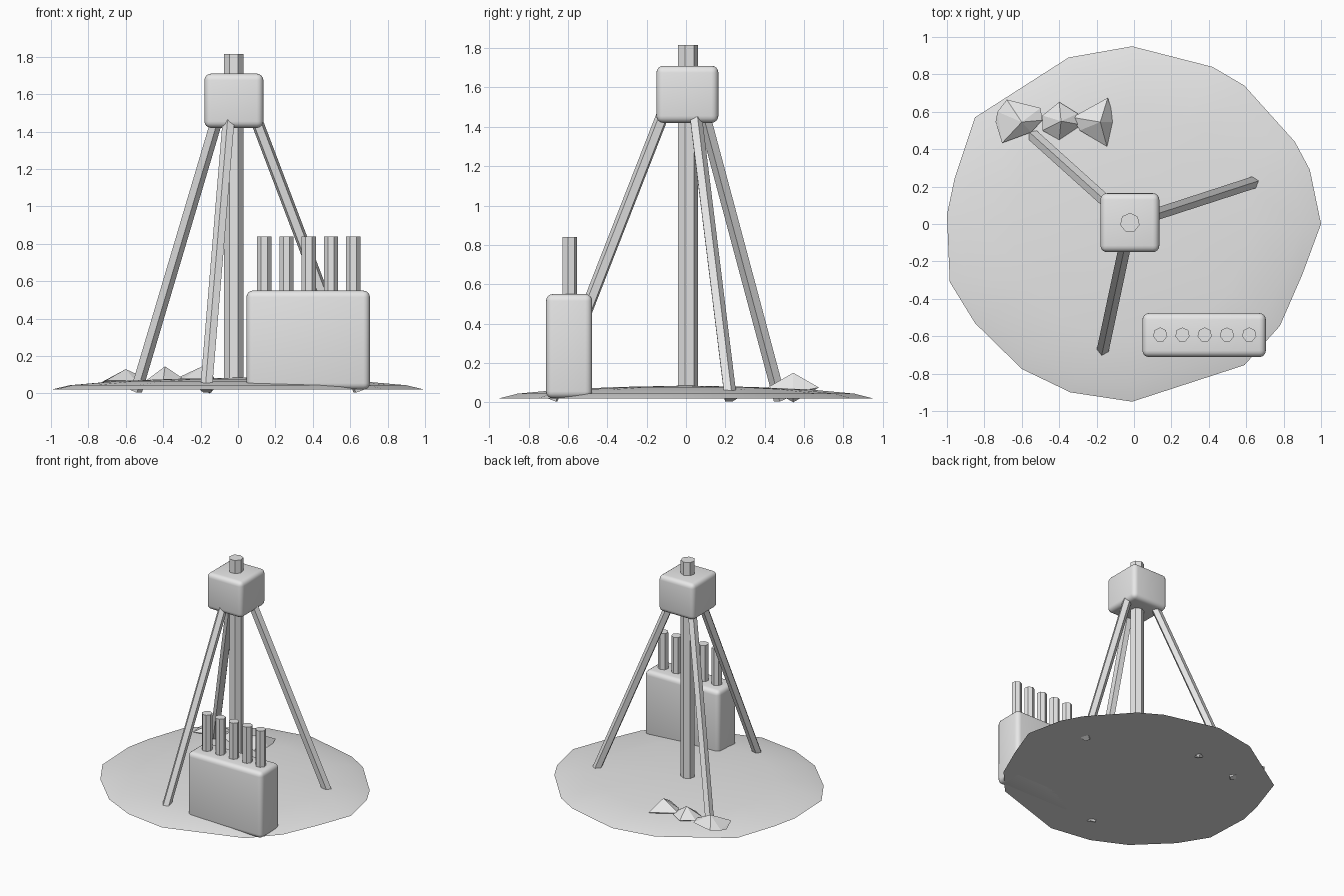
import bpy, bmesh, math
from mathutils import Vector

if "Cube" in bpy.data.objects:
    bpy.data.objects.remove(bpy.data.objects["Cube"], do_unlink=True)

grey = bpy.data.materials.new("plain_grey")
grey.use_nodes = True
grey.diffuse_color = (0.8, 0.8, 0.8, 1)
grey.node_tree.nodes["Principled BSDF"].inputs["Base Color"].default_value = (0.8, 0.8, 0.8, 1)


def finish(name, bm, smooth=None):
    """Turn a bmesh into an object; smooth is the sharp-edge angle in degrees."""
    bmesh.ops.recalc_face_normals(bm, faces=bm.faces)
    mesh = bpy.data.meshes.new(name)
    bm.to_mesh(mesh)
    bm.free()
    mesh.materials.append(grey)
    if smooth:
        mesh.shade_smooth()
        mesh.set_sharp_from_angle(angle=math.radians(smooth))
    obj = bpy.data.objects.new(name, mesh)
    bpy.context.collection.objects.link(obj)
    return obj


def rod(name, start, end, radius, sides, toward):
    """Flat-sided bar with one ridge facing the 'toward' direction."""
    start, end = Vector(start), Vector(end)
    axis = (end - start).normalized()
    ridge = Vector(toward)
    ridge = (ridge - axis * ridge.dot(axis)).normalized()
    side = axis.cross(ridge)
    bm = bmesh.new()
    rings = []
    for point in (start, end):
        ring = []
        for i in range(sides):
            a = math.tau * i / sides
            ring.append(bm.verts.new(point + radius * (ridge * math.cos(a) + side * math.sin(a))))
        rings.append(ring)
        bm.faces.new(ring)
    for i in range(sides):
        j = (i + 1) % sides
        bm.faces.new((rings[0][i], rings[0][j], rings[1][j], rings[1][i]))
    return finish(name, bm)


def rounded_box(name, centre, size, radius):
    bm = bmesh.new()
    bmesh.ops.create_cube(bm, size=1)
    bmesh.ops.scale(bm, vec=size, verts=bm.verts)
    bmesh.ops.translate(bm, vec=centre, verts=bm.verts)
    bmesh.ops.bevel(bm, geom=bm.edges[:], offset=radius, segments=4,
                    profile=0.5, affect='EDGES')
    return finish(name, bm, 40)


def rock(name, points):
    """Faceted lump: the hull of a few points."""
    bm = bmesh.new()
    for p in points:
        bm.verts.new(p)
    hull = bmesh.ops.convex_hull(bm, input=bm.verts[:])
    loose = [v for v in bm.verts if not v.link_faces]
    bmesh.ops.delete(bm, geom=loose, context='VERTS')
    return finish(name, bm)


# Low ground mound: an uneven rim shrunk into rising rings
rim = [(1, 0), (.94, .29), (.86, .44), (.59, .74), (.42, .84), (-.01, .95),
       (-.35, .89), (-.85, .57), (-.96, .24), (-1, .05), (-.985, -.31),
       (-.85, -.53), (-.6, -.775), (-.34, -.9), (-.01, -.95), (.59, -.755),
       (.78, -.545), (.9, -.27)]
bm = bmesh.new()
rings = []
for scale, z in ((1, .02), (.9, .044), (.65, .066), (.35, .078)):
    rings.append([bm.verts.new((x * scale, y * scale, z)) for x, y in rim])
peak = bm.verts.new((0, 0, .085))
count = len(rim)
for i in range(count):
    j = (i + 1) % count
    for low, high in zip(rings, rings[1:]):
        bm.faces.new((low[i], low[j], high[j], high[i]))
    bm.faces.new((rings[-1][i], rings[-1][j], peak))
bm.faces.new(rings[0])
finish("ground_mound", bm, 30)

# Head box on a central pole
cx, cy = -.022, .007
rounded_box("head_box", (cx, cy, 1.565), (.315, .315, .29), .035)
rod("centre_pole", (cx, cy, .05), (cx, cy, 1.815), .053, 7, (0, 1, 0))

# Three splayed legs
for name, degrees in (("left_leg", 18), ("back_leg", 138), ("front_leg", 258)):
    a = math.radians(degrees)
    out = Vector((math.cos(a), math.sin(a), 0))
    hub = Vector((cx, cy, 0))
    rod(name, hub + out * .705 + Vector((0, 0, .014)),
        hub + out * .035 + Vector((0, 0, 1.69)), .034, 5, out)

# Battery-like case with a row of five rods
rounded_box("case", (.375, -.594, .285), (.66, .235, .53), .035)
for i in range(5):
    x = .14 + .119 * i
    rod(f"case_rod_{i + 1}", (x, -.592, .4), (x, -.592, .84), .039, 7, (0, 1, 0))

# Three faceted lumps lying in a row at the back
rock("flared_lump_right", [
    (-.68, .665, .07), (-.73, .6, .06), (-.74, .545, .05), (-.705, .433, .07),
    (-.6, .545, .13), (-.5, .62, .07), (-.49, .555, .08), (-.55, .49, .07),
    (-.62, .55, .02)])
rock("middle_lump", [
    (-.49, .58, .07), (-.4, .652, .07), (-.3, .59, .07), (-.28, .53, .07),
    (-.4, .45, .07), (-.49, .5, .07), (-.39, .55, .145), (-.39, .55, .02)])
rock("flared_lump_left", [
    (-.33, .57, .08), (-.29, .5, .08), (-.18, .545, .15), (-.14, .675, .075),
    (-.145, .415, .075), (-.1, .545, .05), (-.15, .545, 0)])
